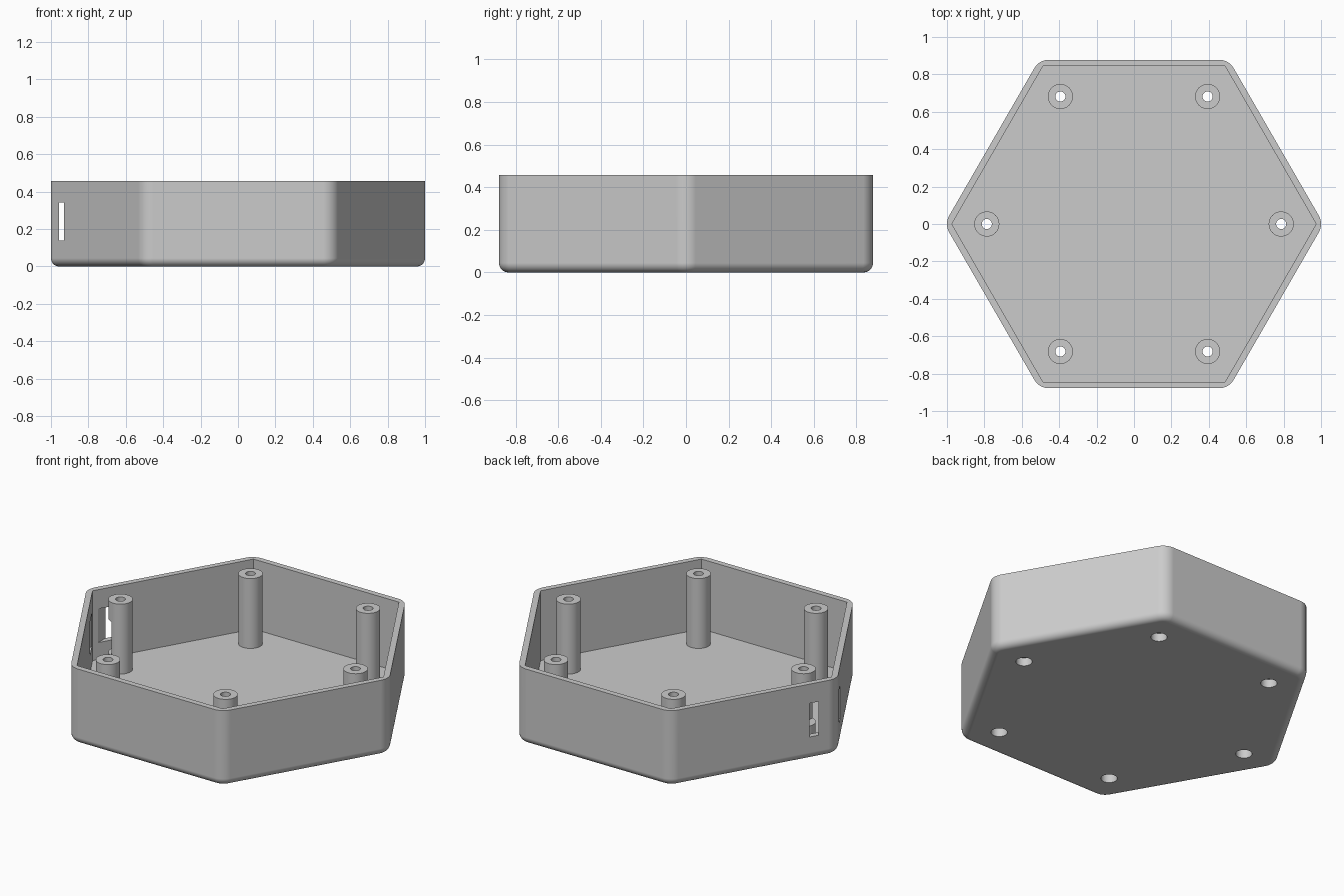
import bpy, bmesh
from math import cos, sin, pi, radians

if "Cube" in bpy.data.objects:
    bpy.data.objects.remove(bpy.data.objects["Cube"])

# Main dimensions
HEIGHT, FLOOR = 0.458, 0.035
CORNER_R, FILLET = 0.09, 0.044
OUTER, INNER = 1.0139, 0.974      # sharp hexagon circumradii
POST_DIST, POST_R, HOLE_R, RECESS_R = 0.787, 0.067, 0.027, 0.045
RECESS_DEPTH = 0.05

grey = bpy.data.materials.new("plain grey")
grey.use_nodes = True
grey.diffuse_color = (0.6, 0.6, 0.6, 1)
grey.node_tree.nodes["Principled BSDF"].inputs["Base Color"].default_value = grey.diffuse_color


def make_object(name, bm):
    bmesh.ops.recalc_face_normals(bm, faces=bm.faces)
    mesh = bpy.data.meshes.new(name)
    bm.to_mesh(mesh)
    bm.free()
    mesh.materials.append(grey)
    obj = bpy.data.objects.new(name, mesh)
    bpy.context.collection.objects.link(obj)
    return obj


def loft(name, rings):
    """Closed solid through a stack of equal-sized point rings."""
    bm = bmesh.new()
    loops = [[bm.verts.new(p) for p in ring] for ring in rings]
    n = len(loops[0])
    for a, b in zip(loops, loops[1:]):
        for i in range(n):
            j = (i + 1) % n
            bm.faces.new((a[i], a[j], b[j], b[i]))
    bm.faces.new(loops[0][::-1])
    bm.faces.new(loops[-1])
    return make_object(name, bm)


def circle(x, y, z, r, n):
    return [(x + r * cos(2 * pi * i / n), y + r * sin(2 * pi * i / n), z) for i in range(n)]


def rounded_hexagon(z, inset, steps=10):
    r = CORNER_R - inset
    centre = OUTER - CORNER_R / cos(pi / 6)
    points = []
    for k in range(6):
        for s in range(steps + 1):
            a = radians(60 * k - 30 + 60 * s / steps)
            points.append((centre * cos(k * pi / 3) + r * cos(a),
                           centre * sin(k * pi / 3) + r * sin(a), z))
    return points


def box(name, low, high):
    bm = bmesh.new()
    bmesh.ops.create_cube(bm, size=1)
    for v in bm.verts:
        v.co = [lo if c < 0 else hi for c, lo, hi in zip(v.co, low, high)]
    return make_object(name, bm)


def combine(target, tool, operation):
    mod = target.modifiers.new(operation.lower(), 'BOOLEAN')
    mod.operation, mod.solver, mod.object = operation, 'EXACT', tool
    bpy.ops.object.select_all(action='DESELECT')
    bpy.context.view_layer.objects.active = target
    target.select_set(True)
    bpy.ops.object.modifier_apply(modifier=mod.name)
    bpy.data.objects.remove(tool)


# Tray body with rounded corners and a filleted bottom edge
rings = []
for i in range(9):
    a = pi / 2 * i / 8
    rings.append(rounded_hexagon(FILLET * (1 - cos(a)), FILLET * (1 - sin(a))))
rings.append(rounded_hexagon(HEIGHT, 0))
tray = loft("hexagonal_tray", rings)

# Sharp-cornered cavity
combine(tray, loft("cavity", [circle(0, 0, z, INNER, 6) for z in (FLOOR, HEIGHT + 0.2)]),
        'DIFFERENCE')

# Six screw posts, each with a through hole and a screw head recess below
spots = [(POST_DIST * cos(k * pi / 3), POST_DIST * sin(k * pi / 3)) for k in range(6)]
for x, y in spots:
    combine(tray, loft("post", [circle(x, y, z, POST_R, 40) for z in (FLOOR / 2, HEIGHT)]),
            'UNION')
for x, y in spots:
    profile = [(-0.1, RECESS_R), (RECESS_DEPTH, RECESS_R),
               (RECESS_DEPTH, HOLE_R), (HEIGHT + 0.1, HOLE_R)]
    combine(tray, loft("screw_hole", [circle(x, y, z, r, 32) for z, r in profile]),
            'DIFFERENCE')

# Side pocket that breaks through the walls beside one corner and notches its post
combine(tray, box("pocket", (-0.957, -0.146, 0.138), (-0.80, 0.146, 0.342)), 'DIFFERENCE')

# Smooth shading with sharp edges kept
bpy.ops.object.select_all(action='DESELECT')
bpy.context.view_layer.objects.active = tray
tray.select_set(True)
bpy.ops.object.shade_smooth_by_angle(angle=radians(30))
weighted = tray.modifiers.new("weighted_normals", 'WEIGHTED_NORMAL')
weighted.keep_sharp = True
